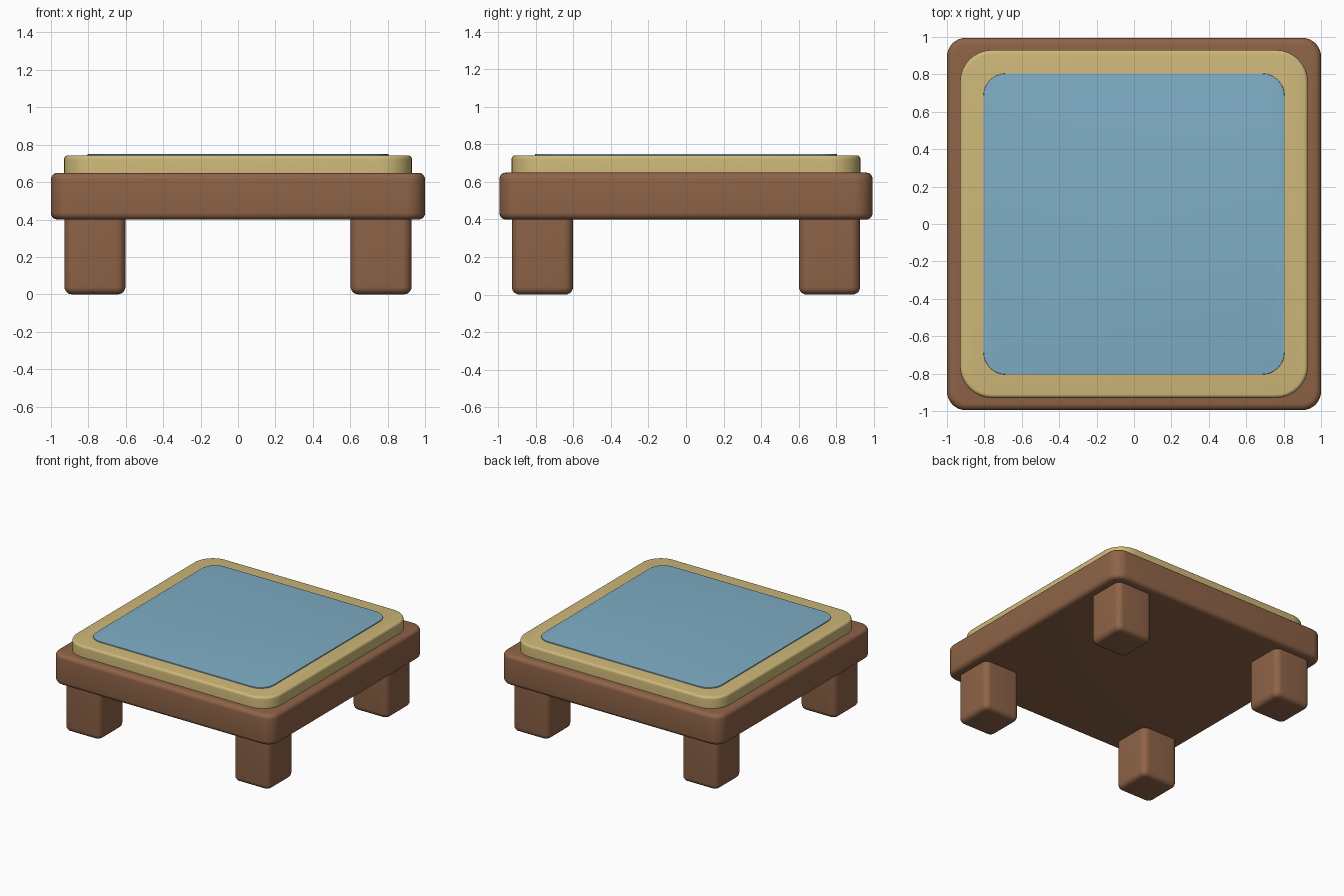
import bpy, bmesh, math
from mathutils import Matrix, Vector

if "Cube" in bpy.data.objects:
    bpy.data.objects.remove(bpy.data.objects["Cube"])


def material(name, rgb):
    m = bpy.data.materials.new(name)
    m.diffuse_color = (*rgb, 1.0)
    m.use_nodes = True
    m.node_tree.nodes["Principled BSDF"].inputs["Base Color"].default_value = m.diffuse_color
    return m


BROWN = material("brown wood", (0.27, 0.125, 0.063))
SAND = material("pale sand", (0.62, 0.48, 0.19))
BLUE = material("water blue", (0.21, 0.42, 0.56))


def rounded_box(name, centre, half_x, half_y, z0, z1, corner, top, bottom, mat):
    """Box with rounded upright corners and softened top and bottom rims."""
    bm = bmesh.new()
    bmesh.ops.create_cube(bm, size=1.0)
    size = Matrix.Diagonal((2 * half_x, 2 * half_y, z1 - z0, 1))
    place = Matrix.Translation(Vector((centre[0], centre[1], (z0 + z1) / 2)))
    bmesh.ops.transform(bm, matrix=place @ size, verts=bm.verts)
    upright = [e for e in bm.edges
               if abs(e.verts[0].co.z - e.verts[1].co.z) > 1e-4]
    bmesh.ops.bevel(bm, geom=upright, offset=corner, offset_type='OFFSET',
                    segments=8, profile=0.5, affect='EDGES')
    for level, radius in ((z1, top), (z0, bottom)):
        if radius:
            rim = [e for e in bm.edges
                   if all(abs(v.co.z - level) < 1e-5 for v in e.verts)]
            bmesh.ops.bevel(bm, geom=rim, offset=radius, offset_type='OFFSET',
                            segments=5, profile=0.5, affect='EDGES')
    bmesh.ops.recalc_face_normals(bm, faces=bm.faces)
    mesh = bpy.data.meshes.new(name)
    bm.to_mesh(mesh)
    bm.free()
    mesh.materials.append(mat)
    obj = bpy.data.objects.new(name, mesh)
    bpy.context.collection.objects.link(obj)
    bpy.ops.object.select_all(action='DESELECT')
    obj.select_set(True)
    bpy.context.view_layer.objects.active = obj
    bpy.ops.object.shade_smooth_by_angle(angle=math.radians(35))
    return obj


# Wooden slab
rounded_box("wooden_slab", (0, 0), 1.0, 0.995, 0.40, 0.65, 0.10, 0.035, 0.035, BROWN)

# Sandy rim, and the thin water sheet lying on it
rounded_box("sand_rim", (0, 0), 0.93, 0.93, 0.63, 0.742, 0.17, 0.02, 0, SAND)
rounded_box("water_sheet", (0, 0), 0.805, 0.805, 0.741, 0.75, 0.12, 0.004, 0, BLUE)

# Four stubby legs
for sx, side in ((-1, "left"), (1, "right")):
    for sy, end in ((-1, "front"), (1, "back")):
        rounded_box(f"{end}_{side}_leg", (sx * 0.765, sy * 0.765),
                    0.163, 0.163, 0.005, 0.42, 0.05, 0, 0.04, BROWN)

# Set the feet exactly on the ground
for obj in bpy.data.objects:
    if obj.name.endswith("_leg"):
        obj.location.z = -0.005
